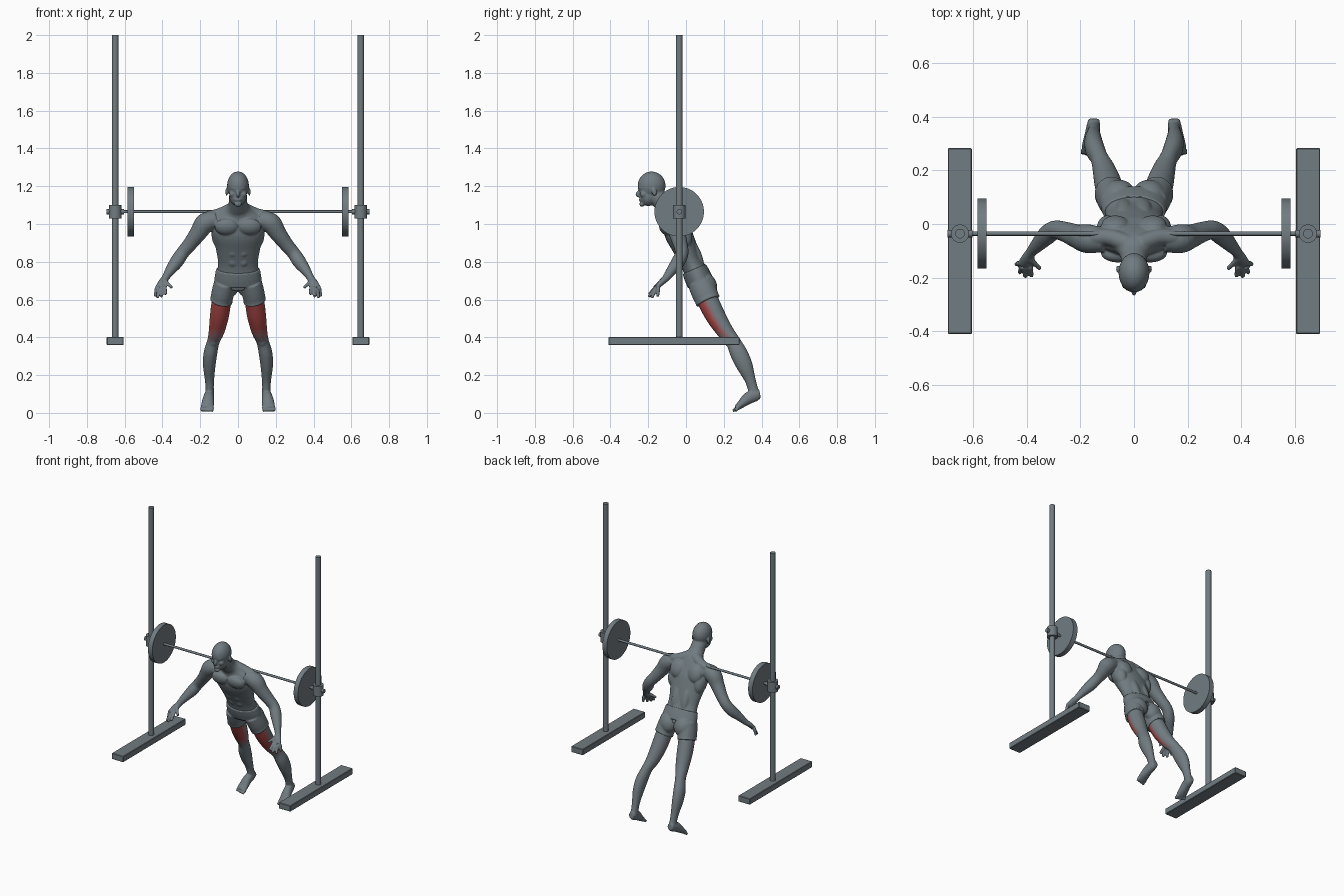
import bpy, bmesh, math
from mathutils import Vector, Matrix

if "Cube" in bpy.data.objects:
    bpy.data.objects.remove(bpy.data.objects["Cube"])


def material(name, rgb):
    m = bpy.data.materials.new(name)
    m.use_nodes = True
    m.diffuse_color = (*rgb, 1)
    m.node_tree.nodes["Principled BSDF"].inputs["Base Color"].default_value = (*rgb, 1)
    return m


GREY_RGB, RED_RGB = Vector((.165, .2, .218)), Vector((.40, .055, .05))
GREY = material("slate grey", GREY_RGB)
REDS = [material(n, GREY_RGB.lerp(RED_RGB, f)) for n, f in
        (("faint red", .2), ("soft red", .45), ("medium red", .7), ("strong red", .95))]


def tube(bm, pts, sides=28, steps=5):
    """Closed loft through (x, y, z, half width, half depth) points."""
    pts = [Vector(p if len(p) == 5 else (*p, p[3])) for p in pts]
    ext = [2 * pts[0] - pts[1], *pts, 2 * pts[-1] - pts[-2]]
    path = []
    for a, b, c, d in zip(ext, ext[1:], ext[2:], ext[3:]):
        for i in range(steps):
            t = i / steps
            path.append(.5 * (2 * b + (c - a) * t + (2 * a - 5 * b + 4 * c - d) * t * t
                              + (3 * b - a - 3 * c + d) * t ** 3))
    path.append(pts[-1])
    rings = []
    for i, p in enumerate(path):
        q, r = path[max(i - 1, 0)], path[min(i + 1, len(path) - 1)]
        tan = Vector(r[:3]) - Vector(q[:3])
        tan.normalize()
        side = (Vector((1, 0, 0)) - tan * tan.x).normalized()
        front = tan.cross(side)
        rings.append([bm.verts.new(Vector(p[:3]) + side * p[3] * math.cos(a) + front * p[4] * math.sin(a))
                      for a in (math.tau * k / sides for k in range(sides))])
    faces = [bm.faces.new(rings[0]), bm.faces.new(rings[-1])]
    for u, v in zip(rings, rings[1:]):
        for k in range(sides):
            j = (k + 1) % sides
            faces.append(bm.faces.new((u[k], u[j], v[j], v[k])))
    bmesh.ops.recalc_face_normals(bm, faces=faces)


def blob(bm, centre, radii, tilt=0.0):
    m = Matrix.Translation(centre) @ Matrix.Rotation(tilt, 4, 'X') @ Matrix.Diagonal((*radii, 1))
    bmesh.ops.create_uvsphere(bm, u_segments=24, v_segments=16, radius=1, matrix=m)


def flip(s, pts):
    return [(s * p[0], *p[1:]) for p in pts]


def finish(name, bm, mats, voxel=None, smooth=6):
    """Make an object; with a voxel size, fuse its parts into one skin."""
    me = bpy.data.meshes.new(name)
    bm.to_mesh(me)
    bm.free()
    ob = bpy.data.objects.new(name, me)
    bpy.context.collection.objects.link(ob)
    if voxel:
        r = ob.modifiers.new("fuse", 'REMESH')
        r.mode, r.voxel_size = 'VOXEL', voxel
        s = ob.modifiers.new("relax", 'SMOOTH')
        s.factor, s.iterations = .5, smooth
        dg = bpy.context.evaluated_depsgraph_get()
        ob.data = bpy.data.meshes.new_from_object(ob.evaluated_get(dg))
        ob.modifiers.clear()
        ob.data.shade_smooth()
    ob.data.materials.clear()
    for m in mats:
        ob.data.materials.append(m)
    return ob


LEAN = .38
body = bmesh.new()
# Torso and neck
tube(body, [(0, .085, .67, .105, .06), (0, .055, .74, .11, .062), (0, .027, .80, .106, .058),
            (0, -.008, .88, .12, .066), (0, -.045, .96, .138, .072), (0, -.065, 1.03, .13, .056),
            (0, -.085, 1.07, .08, .05), (0, -.115, 1.10, .052, .047), (0, -.155, 1.15, .047, .047),
            (0, -.17, 1.18, .04, .04)])
# Head: skull, jaw, nose, brow, lips, chin
for c, r in (((0, -.182, 1.203), (.058, .074, .075)), ((0, -.2, 1.145), (.046, .044, .05)),
             ((0, -.252, 1.158), (.01, .016, .018)), ((0, -.235, 1.19), (.04, .019, .01)),
             ((0, -.238, 1.128), (.019, .012, .008)), ((0, -.233, 1.105), (.02, .014, .014))):
    blob(body, c, r)
for s in (1, -1):
    # Ears, cheeks, trapezius
    blob(body, (s * .06, -.168, 1.17), (.007, .014, .022), .2)
    blob(body, (s * .03, -.222, 1.158), (.017, .022, .018))
    tube(body, flip(s, [(.02, -.075, 1.085, .035), (.09, -.05, 1.055, .032), (.15, -.05, 1.04, .03)]))
    # Chest, shoulder blades, side muscles, lower back
    blob(body, (s * .06, -.108, .985), (.064, .034, .046), LEAN)
    blob(body, (s * .07, -.005, 1.005), (.052, .032, .06), LEAN)
    blob(body, (s * .1, -.02, .945), (.04, .048, .075), LEAN)
    blob(body, (s * .036, .055, .84), (.03, .026, .09), LEAN)
    # Abdominals
    for k in range(3):
        blob(body, (s * .027, -.073 + .026 * k, .895 - .05 * k), (.024, .016, .022), LEAN)
    # Arm and palm
    tube(body, flip(s, [(.11, -.06, 1.025, .045), (.172, -.055, 1.005, .054), (.212, -.046, .95, .045),
                        (.255, -.03, .893, .038), (.295, -.022, .845, .035), (.325, -.042, .80, .036),
                        (.36, -.078, .752, .027), (.384, -.105, .715, .02), (.398, -.13, .69, .025, .016),
                        (.41, -.155, .663, .029, .012)]))
    # Fingers and thumb
    for root, tip in (((.388, -.158, .667), (.382, -.196, .628)), ((.403, -.162, .66), (.406, -.198, .614)),
                      ((.417, -.158, .658), (.427, -.182, .608)), ((.43, -.146, .662), (.439, -.15, .616)),
                      ((.388, -.13, .70), (.35, -.168, .663))):
        tube(body, flip(s, [(*root, .011), (*tip, .0085)]), 12)
    # Leg
    tube(body, flip(s, [(.07, .085, .66, .055, .058), (.088, .12, .585, .052, .056),
                        (.099, .158, .51, .05, .053), (.113, .205, .435, .042, .045),
                        (.13, .247, .38, .033, .039), (.146, .28, .315, .036, .046),
                        (.152, .31, .25, .033, .043), (.151, .338, .18, .025, .03),
                        (.15, .352, .135, .022, .027), (.15, .362, .10, .024, .028)]))
    blob(body, (s * .128, .222, .375), (.022, .018, .026), .45)
    # Foot and toes
    tube(body, flip(s, [(.15, .392, .10, .02, .022), (.151, .37, .095, .025, .032),
                        (.156, .33, .078, .029, .032), (.161, .29, .044, .034, .021),
                        (.162, .265, .024, .034, .014)]))
    for k in range(5):
        x = .136 + .0135 * k
        tube(body, flip(s, [(x, .275, .027, .01), (x + .002, .248 + .004 * k, .0105, .0085)]), 12)
figure = finish("figure_body", body, [GREY, *REDS], .0045)

# Highlighted front thigh muscle, fading toward the knee and the sides
front = Vector((0, -.87, -.49))
for p in figure.data.polygons:
    c = p.center
    if c.y > 0 and .36 < c.z < .62:
        glow = min((p.normal.dot(front) + .15) / .65, (c.z - .365) / .085)
        p.material_index = max(0, min(4, int(glow * 4 + .5)))

# Shorts
shorts = bmesh.new()
tube(shorts, [(0, .044, .762, .116, .067), (0, .06, .725, .123, .071), (0, .076, .69, .127, .072)])
for s in (1, -1):
    tube(shorts, flip(s, [(.066, .076, .69, .06, .068), (.079, .096, .64, .06, .068),
                          (.089, .116, .594, .058, .065)]))
    blob(shorts, (s * .056, .11, .675), (.062, .053, .07), LEAN)
    # Raised hem band
    tube(shorts, flip(s, [(.0875, .113, .6, .06, .067), (.0898, .1175, .59, .06, .067)]))
finish("shorts", shorts, [GREY], .0045, 4)


def cylinder(name, centre, radius, depth, axis='Z', sides=32):
    bm = bmesh.new()
    m = Matrix.Translation(centre)
    if axis == 'X':
        m = m @ Matrix.Rotation(math.pi / 2, 4, 'Y')
    bmesh.ops.create_cone(bm, cap_ends=True, segments=sides, radius1=radius, radius2=radius,
                          depth=depth, matrix=m)
    ob = finish(name, bm, [GREY])
    bpy.ops.object.select_all(action='DESELECT')
    ob.select_set(True)
    bpy.context.view_layer.objects.active = ob
    bpy.ops.object.shade_smooth_by_angle(angle=math.radians(35))


# Rack and barbell
Y, BAR_Z = -.036, 1.065
cylinder("barbell_bar", (0, Y, BAR_Z), .008, 1.38, 'X', 20)
for s, side in ((1, "left"), (-1, "right")):
    cylinder(side + "_post", (s * .65, Y, 1.195), .018, 1.61)
    cylinder(side + "_collar", (s * .65, Y, BAR_Z), .034, .072)
    cylinder(side + "_bar_sleeve", (s * .65, Y, BAR_Z), .014, .094, 'X', 24)
    cylinder(side + "_weight_plate", (s * .567, Y, BAR_Z), .131, .034, 'X', 64)
    bm = bmesh.new()
    bmesh.ops.create_cube(bm, size=1, matrix=Matrix.Translation((s * .65, -.064, .38))
                          @ Matrix.Diagonal((.09, .694, .042, 1)))
    bmesh.ops.bevel(bm, geom=bm.edges[:], offset=.003, segments=1, affect='EDGES')
    finish(side + "_base", bm, [GREY])
